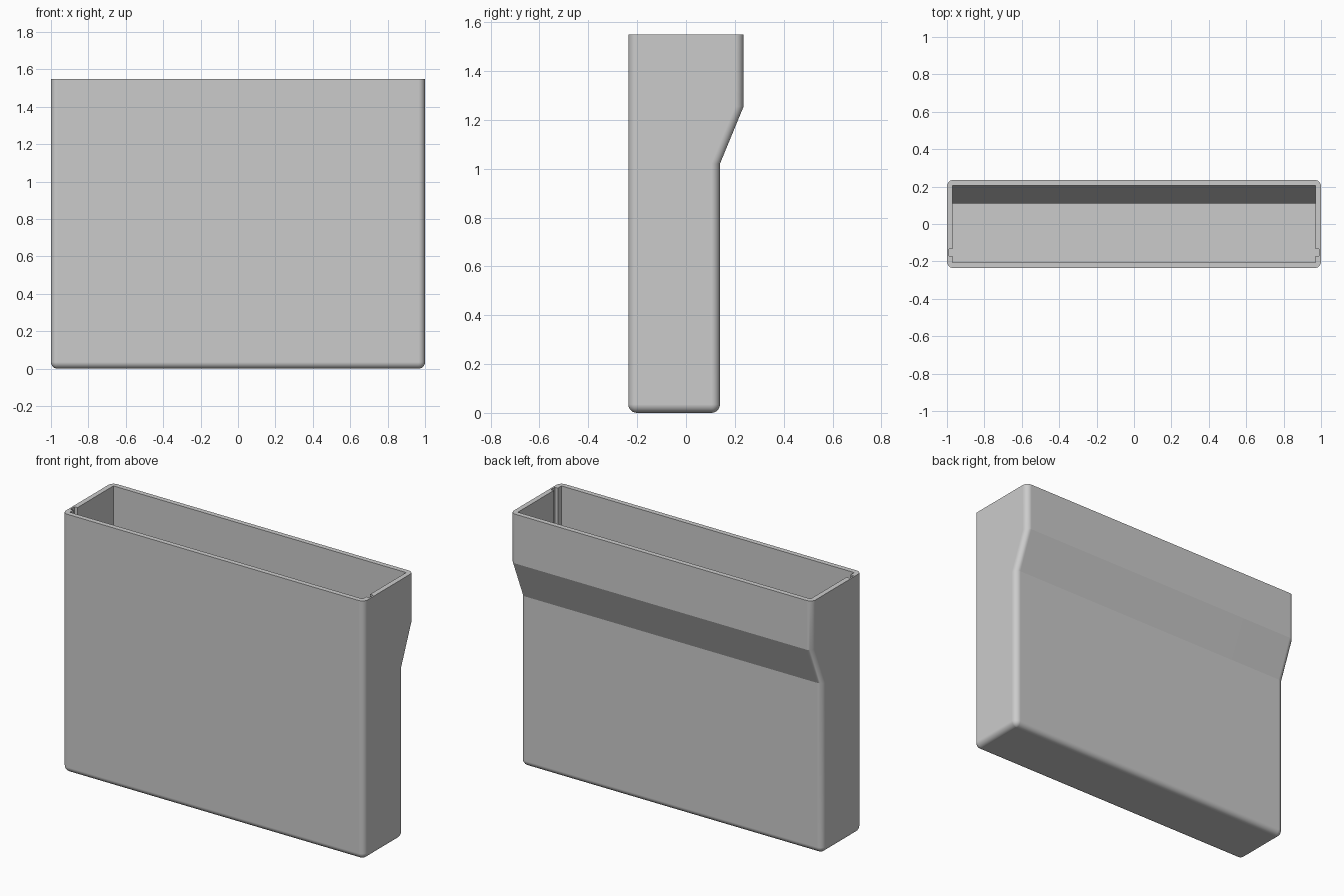
import bpy, bmesh
from math import sin, cos, pi

HALF_X, FRONT, BACK_LOW, BACK_TOP = 1.0, -0.236, 0.139, 0.236
HEIGHT, WALL, RADIUS, STEPS = 1.55, 0.03, 0.035, 6
KINK_LOW, KINK_TOP = 1.02, 1.255

cube = bpy.data.objects.get("Cube")
if cube:
    bpy.data.objects.remove(cube)

bm = bmesh.new()


def outer_ring(z, back, inset=0.0):
    """Rounded rectangle, shrunk by inset, at height z."""
    ring = []
    xc, yf, yb = HALF_X - RADIUS, FRONT + RADIUS, back - RADIUS
    corners = [(xc, yb), (-xc, yb), (-xc, yf), (xc, yf)]
    for quarter, (cx, cy) in enumerate(corners):
        for i in range(STEPS + 1):
            a = (quarter + i / STEPS) * pi / 2
            r = RADIUS - inset
            ring.append(bm.verts.new((cx + r * cos(a), cy + r * sin(a), z)))
    return ring


def inner_ring(z, back):
    """Sharp rectangle with a narrow slot in each side wall."""
    x, slot_x = HALF_X - WALL, HALF_X - 0.01
    front, s0, s1 = FRONT + WALL, -0.172, -0.134
    half = [(x, front), (x, s0), (slot_x, s0), (slot_x, s1), (x, s1), (x, back - WALL)]
    points = half + [(-px, py) for px, py in reversed(half)]
    return [bm.verts.new((px, py, z)) for px, py in points]


def loft(rings):
    for a, b in zip(rings, rings[1:]):
        for i in range(len(a)):
            j = (i + 1) % len(a)
            bm.faces.new((a[i], a[j], b[j], b[i]))


# Outer shell: rounded bottom edge, straight wall, flared back
outer = []
for i in range(STEPS + 1):
    t = i / STEPS * pi / 2
    outer.append(outer_ring(RADIUS * (1 - sin(t)), BACK_LOW, RADIUS * (1 - cos(t))))
outer.reverse()
outer = outer[::-1] if outer[0][0].co.z > outer[-1][0].co.z else outer
outer += [outer_ring(KINK_LOW, BACK_LOW), outer_ring(KINK_TOP, BACK_TOP),
          outer_ring(HEIGHT, BACK_TOP)]
# order the rings by height from the bottom up
outer.sort(key=lambda ring: ring[0].co.z)
loft(outer)
bm.faces.new(outer[0])

# Cavity with the same flare and a flat floor
inner = [inner_ring(WALL, BACK_LOW), inner_ring(KINK_LOW + 0.006, BACK_LOW),
         inner_ring(KINK_TOP + 0.006, BACK_TOP), inner_ring(HEIGHT, BACK_TOP)]
loft(inner)
bm.faces.new(inner[0])

# Flat rim between shell and cavity
rim_edges = [e for e in bm.edges if e.is_boundary]
bmesh.ops.triangle_fill(bm, edges=rim_edges, use_beauty=True, normal=(0, 0, 1))

bmesh.ops.remove_doubles(bm, verts=bm.verts[:], dist=0.0005)
bmesh.ops.recalc_face_normals(bm, faces=bm.faces[:])

mesh = bpy.data.meshes.new("open_case")
bm.to_mesh(mesh)
bm.free()
case = bpy.data.objects.new("open_case", mesh)
bpy.context.collection.objects.link(case)

# Plain grey material
grey = bpy.data.materials.new("light_grey")
grey.use_nodes = True
colour = (0.6, 0.6, 0.6, 1)
grey.diffuse_color = colour
grey.node_tree.nodes["Principled BSDF"].inputs["Base Color"].default_value = colour
mesh.materials.append(grey)

# Smooth fillets, crisp flare and rim
bpy.ops.object.select_all(action="DESELECT")
case.select_set(True)
bpy.context.view_layer.objects.active = case
bpy.ops.object.shade_smooth_by_angle(angle=0.33)
weighted = case.modifiers.new("flat_sides", "WEIGHTED_NORMAL")
weighted.keep_sharp = True
